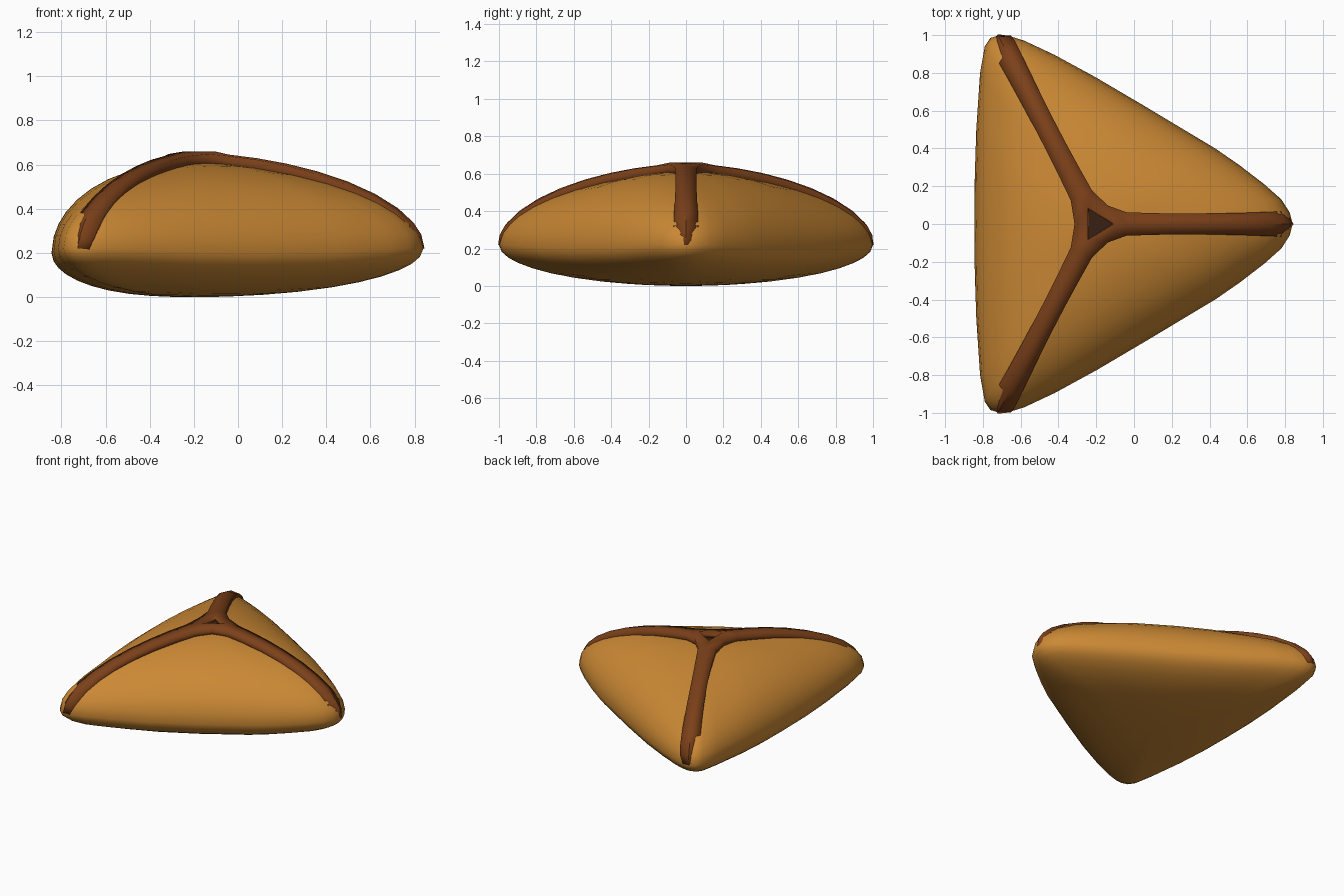
import bpy, bmesh, math
from mathutils import Vector

if "Cube" in bpy.data.objects:
    bpy.data.objects.remove(bpy.data.objects["Cube"])

CX, TOP = -0.2, 0.61          # pastry centre and crown height


def material(name, rgb):
    m = bpy.data.materials.new(name)
    m.diffuse_color = (*rgb, 1)
    m.use_nodes = True
    m.node_tree.nodes["Principled BSDF"].inputs["Base Color"].default_value = m.diffuse_color
    return m


def finish(bm, name, mat, angle):
    me = bpy.data.meshes.new(name)
    bm.to_mesh(me)
    bm.free()
    ob = bpy.data.objects.new(name, me)
    bpy.context.collection.objects.link(ob)
    me.materials.append(mat)
    bpy.ops.object.select_all(action='DESELECT')
    bpy.context.view_layer.objects.active = ob
    ob.select_set(True)
    bpy.ops.object.shade_smooth_by_angle(angle=math.radians(angle))
    return ob


def cornerness(r):
    t = min(max((r - 0.63) / 0.42, 0), 1)
    return t * t * (3 - 2 * t)


# Height of the domed top / bottom at fraction s of the outline radius r
def height(s, r, upper=True):
    c = cornerness(r)
    ze = 0.2 + 0.02 * c
    if upper:
        return ze + (TOP - ze) * math.sqrt(max(0, 1 - s ** (2.15 - 0.55 * c)))
    return ze * (1 - math.sqrt(max(0, 1 - s ** (2.5 - 0.5 * c))))


# Dough body: rounded-triangle outline scaled into domed rings
half = [(.84, 0), (.825, .06), (.78, .13), (.69, .21), (.56, .31), (.43, .4), (.08, .61),
        (-.2, .775), (-.42, .895), (-.58, .97), (-.66, .995), (-.71, 1), (-.76, .985),
        (-.79, .94), (-.815, .8), (-.835, .5), (-.843, .25), (-.845, 0)]
outline = half + [(x, -y) for x, y in half[-2:0:-1]]
n = len(outline)
steps = [.15, .3, .45, .6, .72, .82, .9, .95, .985]
levels = [(s, False) for s in steps] + [(1, True)] + [(s, True) for s in reversed(steps)]
bm = bmesh.new()
rings = []
for s, upper in levels:
    ring = []
    for x, y in outline:
        r = math.hypot(x - CX, y)
        ring.append(bm.verts.new((CX + (x - CX) * s, y * s, height(s, r, upper))))
    rings.append(ring)
for a, b in zip(rings, rings[1:]):
    for i in range(n):
        j = (i + 1) % n
        bm.faces.new((a[i], a[j], b[j], b[i]))
for ring, z in ((rings[0], 0), (rings[-1], TOP)):
    pole = bm.verts.new((CX, 0, z))
    for i in range(n):
        bm.faces.new((ring[i], ring[(i + 1) % n], pole))
bmesh.ops.recalc_face_normals(bm, faces=bm.faces)
finish(bm, "dough_body", material("golden_dough", (.6, .25, .035)), 60)

# Three folded seams joined around a small triangular opening
bm = bmesh.new()
arms = [(0, 1.04), (math.atan2(1, -.52), math.hypot(.52, 1)),
        (math.atan2(-1, -.52) + 2 * math.pi, math.hypot(.52, 1))]


def polar(a, d, z):
    return Vector((CX + d * math.cos(a), d * math.sin(a), z))


tips = [bm.verts.new(polar(a, .095, .66)) for a, r in arms]
joints = []
for i, (a, r) in enumerate(arms):
    b = arms[(i + 1) % 3][0] + (2 * math.pi if i == 2 else 0)
    joints.append(bm.verts.new(polar((a + b) / 2, .115, .648)))
rows = [(.15, .062), (.27, .058), (.4, .055), (.53, .055), (.66, .057), (.78, .06),
        (.88, .064), (.95, .066), (.985, .06), (1, .04)]
for i, (a, r) in enumerate(arms):
    bm.faces.new((tips[i], joints[i], tips[(i + 1) % 3]))
    prev = (joints[i], tips[i], joints[i - 1])
    side = Vector((-math.sin(a), math.cos(a), 0))
    out = Vector((math.cos(a), math.sin(a), 0))
    for s, w in rows:
        e = .004
        s0, s1 = s - e, min(s + e, 1)
        dz, dr = height(s1, r) - height(s0, r), (s1 - s0) * r
        nor = (out * -dz + Vector((0, 0, dr))).normalized()
        c = polar(a, s * r, height(s, r)) + nor * (.045 - .04 * s ** 3)
        drop = nor * (.006 + .022 * s * s)
        row = [bm.verts.new(p) for p in (c + side * w - drop, c, c - side * w - drop)]
        for k in (0, 1):
            bm.faces.new((prev[k], prev[k + 1], row[k + 1], row[k]))
        prev = row
seam = finish(bm, "folded_seams", material("baked_brown", (.2, .052, .01)), 40)
mod = seam.modifiers.new("thickness", 'SOLIDIFY')
mod.thickness, mod.offset = .065, -1

# Dark filling at the bottom of the opening
bm = bmesh.new()
bm.faces.new([bm.verts.new(polar(a, .1, .618)) for a, r in arms])
finish(bm, "filling", material("dark_filling", (.04, .014, .006)), 30)
